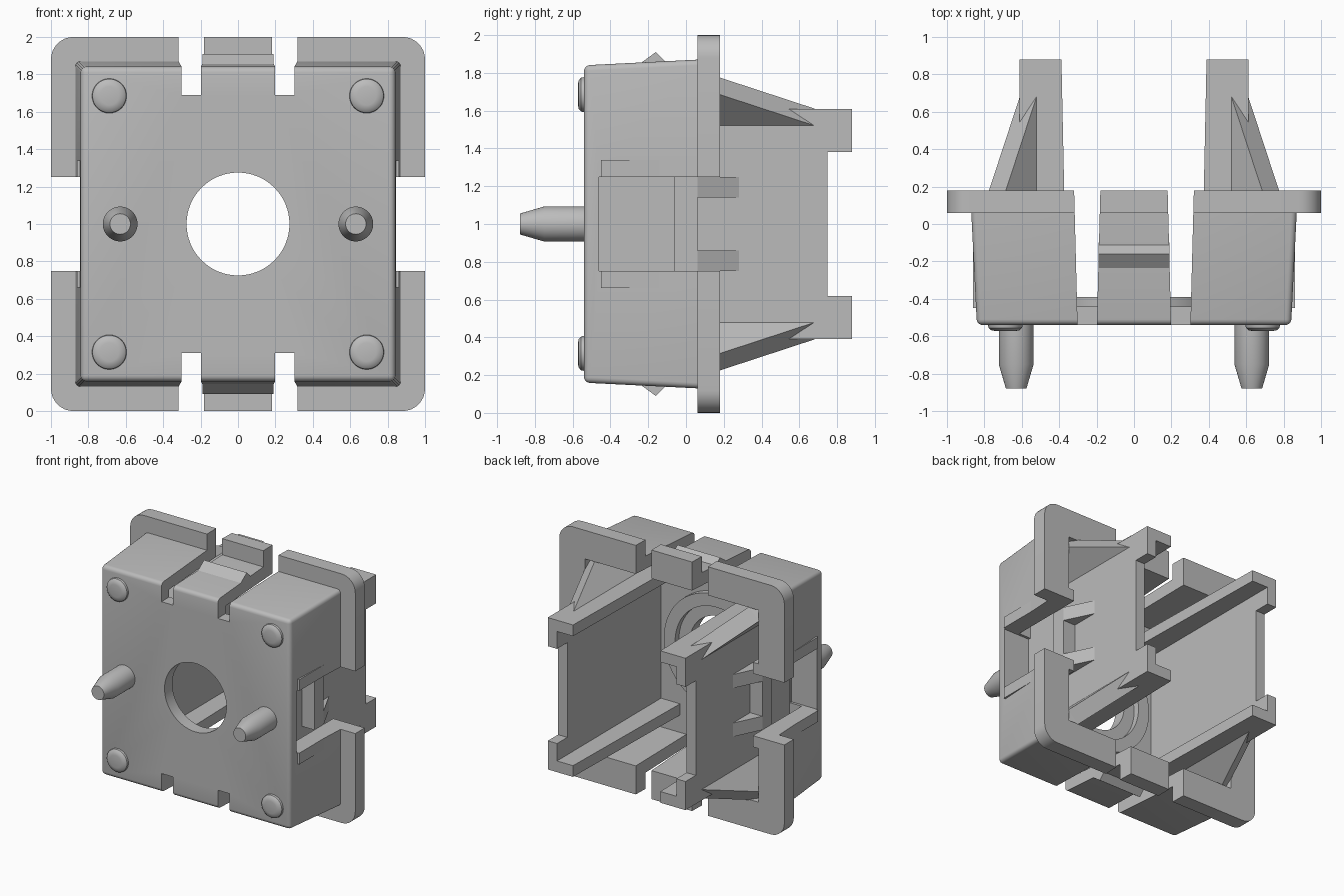
import bpy, bmesh, math
from mathutils import Vector

if "Cube" in bpy.data.objects:
    bpy.data.objects.remove(bpy.data.objects["Cube"])

grey = bpy.data.materials.new("light_grey")
grey.use_nodes = True
COLOR = (0.5, 0.5, 0.5, 1)
grey.diffuse_color = COLOR
grey.node_tree.nodes["Principled BSDF"].inputs["Base Color"].default_value = COLOR


def finish(name, bm):
    bmesh.ops.recalc_face_normals(bm, faces=bm.faces)
    me = bpy.data.meshes.new(name)
    bm.to_mesh(me)
    bm.free()
    ob = bpy.data.objects.new(name, me)
    bpy.context.collection.objects.link(ob)
    me.materials.append(grey)
    return ob


def loft(name, loops):
    """Skin a solid through matching rings of points and cap both ends."""
    bm = bmesh.new()
    rings = [[bm.verts.new(p) for p in loop] for loop in loops]
    n = len(rings[0])
    for a, b in zip(rings, rings[1:]):
        for i in range(n):
            bm.faces.new((a[i], a[(i + 1) % n], b[(i + 1) % n], b[i]))
    bm.faces.new(rings[0])
    bm.faces.new(rings[-1])
    return finish(name, bm)


def rect(x0, x1, z0, z1, y):
    return [(x0, y, z0), (x1, y, z0), (x1, y, z1), (x0, y, z1)]


def square(half, y):
    return rect(-half, half, 1 - half, 1 + half, y)


def box(name, x0, x1, y0, y1, z0, z1):
    return loft(name, [rect(x0, x1, z0, z1, y0), rect(x0, x1, z0, z1, y1)])


def turned(name, profile, x, z, n=48):
    """Round solid about the y direction; profile holds (radius, y)."""
    turns = [2 * math.pi * i / n for i in range(n)]
    return loft(name, [[(x + r * math.cos(t), y, z + r * math.sin(t)) for t in turns]
                       for r, y in profile])


def apply(ob, mod):
    bpy.context.view_layer.objects.active = ob
    bpy.ops.object.modifier_apply(modifier=mod.name)


def boolean(ob, tool, op="DIFFERENCE"):
    mod = ob.modifiers.new("bool", "BOOLEAN")
    mod.operation, mod.object, mod.solver = op, tool, "EXACT"
    apply(ob, mod)
    bpy.data.objects.remove(tool)


def bevel(ob, width, segments, pick):
    """Round the edges chosen by a rule on their two end points."""
    bm = bmesh.new()
    bm.from_mesh(ob.data)
    edges = [e for e in bm.edges if pick(e.verts[0].co, e.verts[1].co)]
    bmesh.ops.bevel(bm, geom=edges, offset=width, segments=segments,
                    profile=0.5, affect="EDGES")
    bm.to_mesh(ob.data)
    bm.free()


def smooth(ob):
    bpy.ops.object.select_all(action="DESELECT")
    ob.select_set(True)
    bpy.context.view_layer.objects.active = ob
    bpy.ops.object.shade_smooth_by_angle(angle=math.radians(32))


# Drafted housing with softened front and side edges
housing = loft("housing", [square(0.84, -0.54), square(0.873, 0.12)])
bevel(housing, 0.03, 4, lambda a, b: min(a.y, b.y) < -0.5)

# Rounded rear flange
flange = loft("flange", [square(1.0, 0.06), square(1.0, 0.18)])
bevel(flange, 0.12, 8, lambda a, b: abs(a.y - b.y) > 0.05)
boolean(housing, flange, "UNION")

# Hollow interior and round front opening
boolean(housing, loft("cavity", [square(0.75, -0.44), square(0.775, 0.3)]))
boolean(housing, turned("opening", [(0.275, -0.7), (0.275, 0)], 0, 1, 64))

# Slots beside the spring tongues, and side recesses
for s in (-1, 1):
    for top in (0, 1):
        z0, z1 = (1.69, 2.2) if top else (-0.2, 0.31)
        ends = [sorted((s * a, s * b)) + [y]
                for a, b, y in ((0.2, 0.3, -0.6), (0.178, 0.322, 0.25))]
        boolean(housing, loft("slot", [rect(a, b, z0, z1, y) for a, b, y in ends]))
    x0, x1 = sorted((s * 0.615, s * 1.2))
    boolean(housing, box("recess", x0, x1, -0.46, 0.3, 0.75, 1.25))
smooth(housing)

# Raised ring behind the opening
ring = turned("rear_ring", [(0.47, -0.45), (0.47, -0.39)], 0, 1, 64)
boolean(ring, turned("ring_bore", [(0.37, -0.6), (0.37, -0.2)], 0, 1, 64))
smooth(ring)

# Snap ridges on the top and bottom tongues
for label, s in (("top", 1), ("bottom", -1)):
    ridge = ((-0.27, 0.83), (-0.16, 0.91), (-0.1, 0.85), (-0.1, 0.8), (-0.27, 0.8))
    loft(label + "_snap_ridge",
         [[(x, y, 1 + s * h) for y, h in ridge] for x in (-0.19, 0.19)])

for side, s in (("left", 1), ("right", -1)):
    def sided(name, x0, x1, *rest):
        a, b = sorted((s * x0, s * x1))
        return box(f"{side}_{name}", a, b, *rest)

    # Locating pin
    smooth(turned(side + "_pin", [(0.055, -0.88), (0.093, -0.75), (0.093, -0.5)],
                  s * 0.63, 1))

    # Rear arm
    sided("arm_web", 0.53, 0.612, -0.45, 0.75, 0.39, 1.61)

    # Cross bar of the side catch
    sided("catch_bar", 0.58, 0.72, -0.06, 0.06, 0.75, 1.25)

    for level, t in (("upper", 1), ("lower", -1)):
        def stacked(name, x0, x1, y0, y1, h0, h1):
            z0, z1 = sorted((1 + t * h0, 1 + t * h1))
            return sided(f"{level}_{name}", x0, x1, y0, y1, z0, z1)

        # Front foot pad
        pad = [(0.05, -0.573), (0.075, -0.568), (0.09, -0.555), (0.094, -0.53)]
        smooth(turned(f"{side}_{level}_pad", pad, s * 0.688, 1 + t * 0.685))

        # Inward rail along the arm, tapering slightly to the rear
        z0, z1 = sorted((1 + t * 0.52, 1 + t * 0.61))
        loft(f"{side}_{level}_rail",
             [rect(*sorted((s * inner, s * 0.61)), z0, z1, y)
              for inner, y in ((0.36, -0.45), (0.388, 0.88))])

        # Hooked arm end
        stacked("arm_hook", 0.53, 0.612, 0.7, 0.88, 0.38, 0.61)

        # Ledge walls lining the side recess
        stacked("recess_ledge", 0.72, 0.86, -0.45, 0.18, 0.25, 0.34)

        # Tapered rib of the side catch
        taper = ((0.58, 0.28), (0.612, 0.28), (0.72, 0.06), (0.72, 0), (0.58, 0))
        loft(f"{side}_{level}_catch_rib",
             [[(s * x, y, 1 + t * h) for x, y in taper] for h in (0.14, 0.25)])

        # Diagonal corner gusset from arm to housing
        across = Vector((s, 0, -t)) * 0.045
        gusset = ((0.55, 0.68), (0.566, 0.68), (0.73, 0.18), (0.76, 0.1),
                  (0.76, -0.45), (0.55, -0.45))
        loft(f"{side}_{level}_gusset",
             [[Vector((s * d, y, 1 + t * d)) + across * k for d, y in gusset]
              for k in (-1, 1)])
